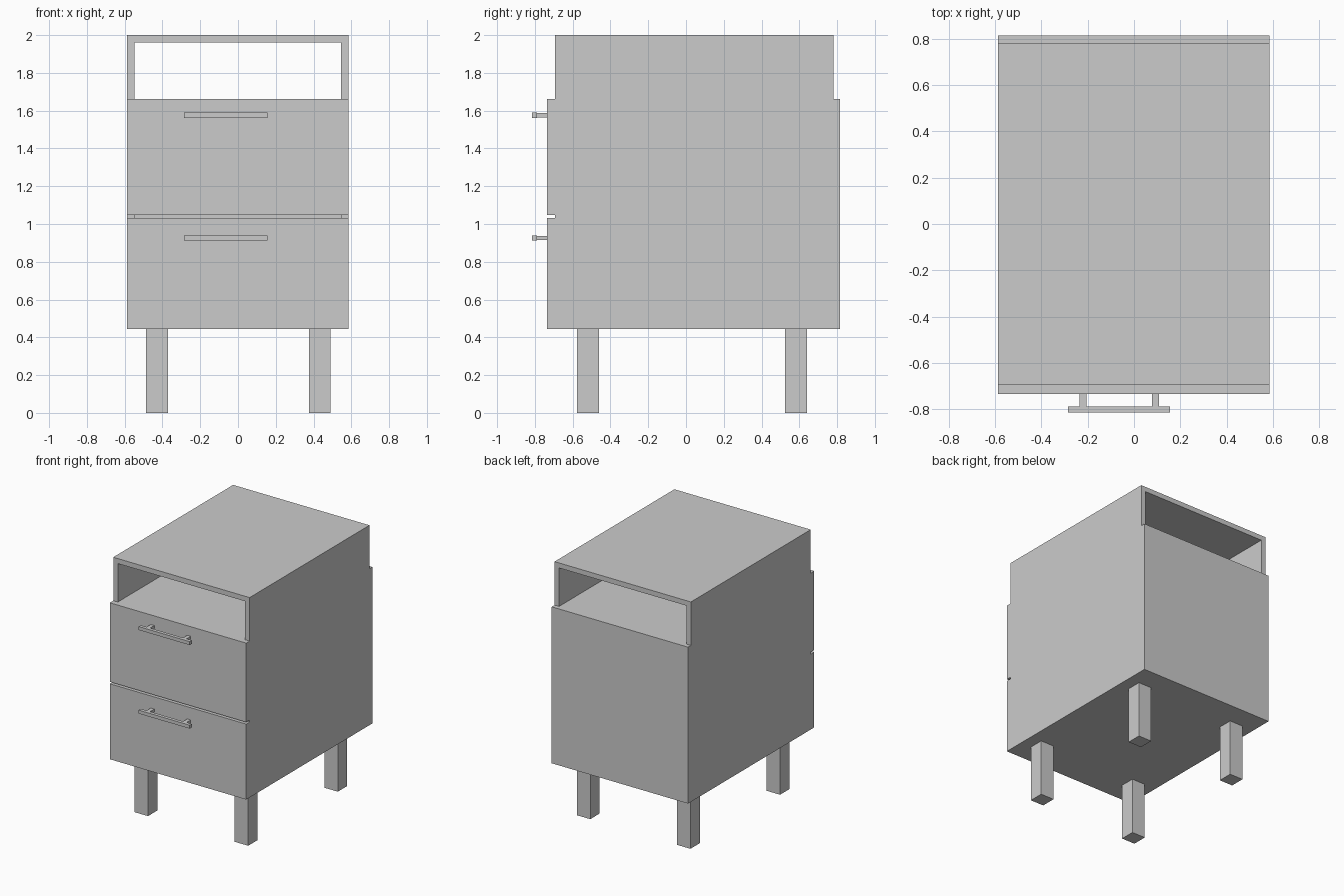
import bpy, bmesh

if "Cube" in bpy.data.objects:
    bpy.data.objects.remove(bpy.data.objects["Cube"])


def box(name, x, y, z):
    """Axis-aligned box from (min, max) ranges."""
    bm = bmesh.new()
    bmesh.ops.create_cube(bm, size=1.0)
    for v in bm.verts:
        v.co = [r[0] if c < 0 else r[1] for c, r in zip(v.co, (x, y, z))]
    mesh = bpy.data.meshes.new(name)
    bm.to_mesh(mesh)
    bm.free()
    ob = bpy.data.objects.new(name, mesh)
    bpy.context.collection.objects.link(ob)
    return ob


L, R = -0.588, 0.585          # outer sides
T = 0.039                     # board thickness
F, B = -0.693, 0.78           # carcass front and back
BOT, SHELF, TOP = 0.445, 1.662, 2.0

# Carcass boards
box("left_side", (L, L + T), (F, B), (BOT, TOP - T))
box("right_side", (R - T, R), (F, B), (BOT, TOP - T))
box("top_board", (L, R), (F, B), (TOP - T, TOP))
box("shelf", (L + T, R - T), (F, B), (SHELF - T, SHELF))
box("bottom_board", (L + T, R - T), (F, B), (BOT, BOT + T))
box("back_panel", (L, R), (B, 0.815), (BOT, SHELF))

# Drawer fronts with bar handles on two posts
for name, z0, z1, hz in (("lower", BOT, 1.032, 0.912), ("upper", 1.047, SHELF, 1.562)):
    box(name + "_drawer_front", (L, R), (F - 0.042, F), (z0, z1))
    box(name + "_handle_bar", (-0.285, 0.155), (-0.815, -0.789), (hz, hz + 0.027))
    for side, px in (("left", -0.236), ("right", 0.078)):
        box(f"{name}_handle_{side}_post", (px, px + 0.03), (-0.789, F - 0.042),
            (hz + 0.002, hz + 0.025))

# Square legs
for sx, x in (("left", -0.487), ("right", 0.375)):
    for sy, y in (("front", -0.576), ("back", 0.525)):
        box(f"{sy}_{sx}_leg", (x, x + 0.116), (y, y + 0.116), (0, BOT))
